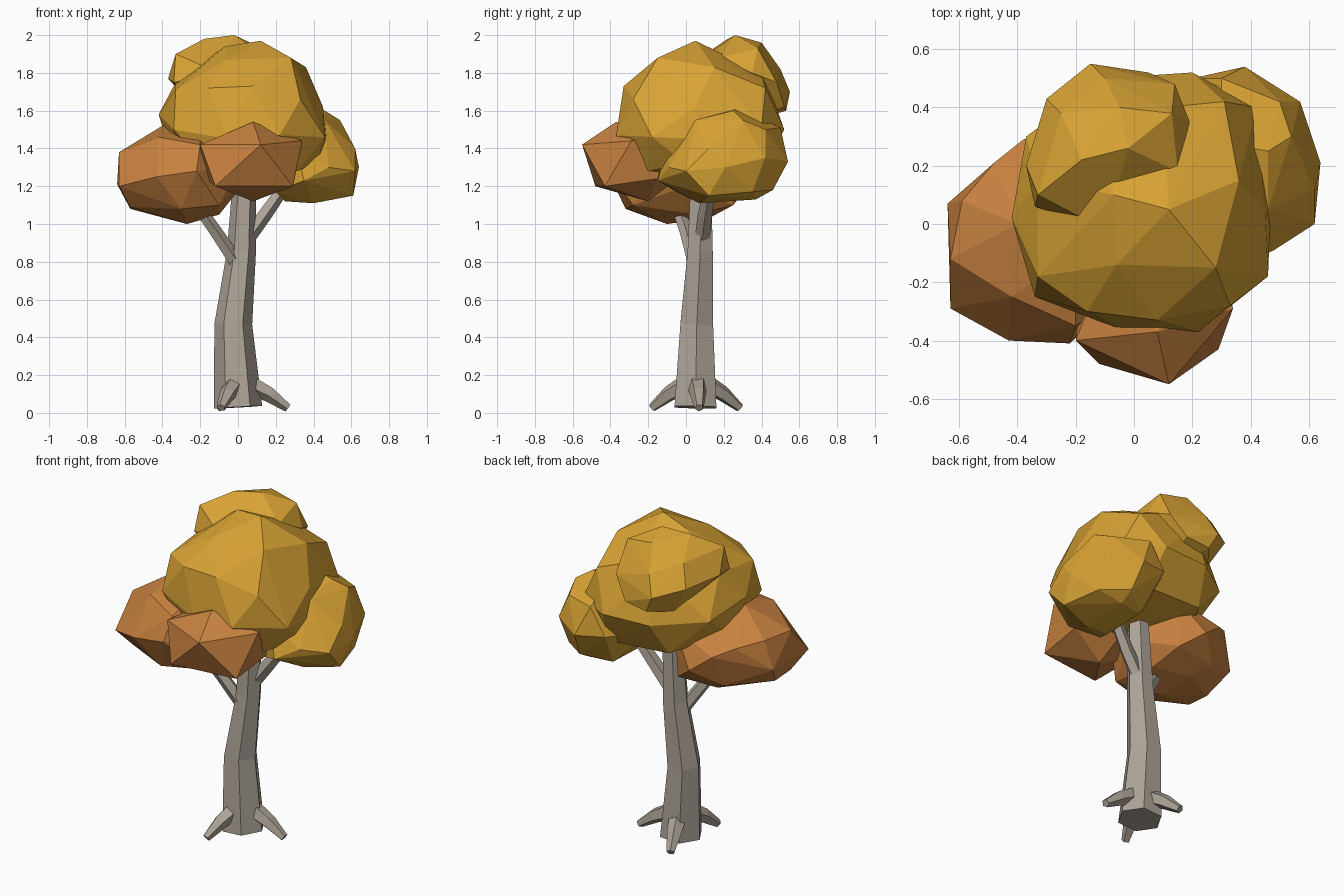
import bpy, bmesh, math
from mathutils import Vector

if "Cube" in bpy.data.objects:
    bpy.data.objects.remove(bpy.data.objects["Cube"], do_unlink=True)


def material(name, rgb):
    """Flat colour shown both in the viewport and in a render."""
    mat = bpy.data.materials.new(name)
    mat.use_nodes = True
    mat.diffuse_color = (*rgb, 1)
    shader = mat.node_tree.nodes["Principled BSDF"]
    shader.inputs["Base Color"].default_value = (*rgb, 1)
    return mat


BARK = material("grey bark", (.42, .37, .31))
GOLD = material("golden leaves", (.69, .365, .035))
RUST = material("rust leaves", (.57, .22, .05))


def finish(bm, name, mat):
    """Turn the working mesh into a named, coloured object."""
    bmesh.ops.recalc_face_normals(bm, faces=bm.faces)
    mesh = bpy.data.meshes.new(name)
    bm.to_mesh(mesh)
    bm.free()
    mesh.materials.append(mat)
    obj = bpy.data.objects.new(name, mesh)
    bpy.context.collection.objects.link(obj)


def limb(name, path, sides):
    """Tapered faceted tube through (x, y, z, radius) stations."""
    bm = bmesh.new()
    points = [Vector(station[:3]) for station in path]
    rings = []
    for i, station in enumerate(path):
        along = points[min(i + 1, len(points) - 1)] - points[max(i - 1, 0)]
        turn = Vector((0, 0, 1)).rotation_difference(along)
        ring = []
        for k in range(sides):
            angle = math.tau * k / sides
            spoke = Vector((math.cos(angle), math.sin(angle), 0)) * station[3]
            ring.append(bm.verts.new(points[i] + turn @ spoke))
        rings.append(ring)
    for lower, upper in zip(rings, rings[1:]):
        for k in range(sides):
            n = (k + 1) % sides
            bm.faces.new((lower[k], lower[n], upper[n], upper[k]))
    bm.faces.new(rings[0])
    bm.faces.new(rings[-1])
    finish(bm, name, BARK)


def leaf_clump(name, mat, corners):
    """Faceted nugget wrapped around a few corner points."""
    bm = bmesh.new()
    for corner in corners:
        bm.verts.new(corner)
    hull = bmesh.ops.convex_hull(bm, input=bm.verts)
    inside = [item for item in hull["geom_interior"] if isinstance(item, bmesh.types.BMVert)]
    bmesh.ops.delete(bm, geom=inside, context="VERTS")
    finish(bm, name, mat)


# Trunk
limb("trunk", [(0, .05, .03, .128), (-.025, .057, .47, .1),
               (.018, .075, .85, .077), (.04, .08, 1.35, .058)], 6)

# Roots
for name, tip in (("left_root", (.265, .07)), ("front_root", (-.09, -.18)),
                  ("back_root", (-.095, .285))):
    base, end = Vector((0, .055)), Vector(tip)
    stations = []
    for reach, height, radius in ((.25, .15, .052), (.62, .1, .043), (1, .027, .024)):
        spot = base.lerp(end, reach)
        stations.append((spot.x, spot.y, height, radius))
    limb(name, stations, 5)

# Branches
limb("right_branch", [(0, .05, .78, .04), (-.12, 0, .96, .036), (-.24, -.06, 1.13, .032)], 5)
limb("left_branch", [(.045, .085, .92, .042), (.14, .1, 1.05, .04), (.26, .13, 1.22, .033)], 5)

# Main leaf clump: crown, shoulders, widest ring, underside
leaf_clump("main_leaves", GOLD, (
    (.12, .05, 1.97), (.28, -.15, 1.88), (-.07, .1, 1.94), (-.06, -.14, 1.87),
    (.31, .42, 1.72), (.36, .15, 1.83), (.08, -.33, 1.73), (-.33, -.18, 1.71),
    (-.16, -.3, 1.72), (.33, -.28, 1.66), (-.33, .15, 1.75), (-.1, .42, 1.78),
    (.1, .4, 1.8), (-.42, .02, 1.58), (-.34, -.25, 1.5), (-.05, -.36, 1.45),
    (.22, -.37, 1.47), (.46, -.18, 1.46), (.47, .08, 1.45), (.45, .05, 1.62),
    (.42, .4, 1.5), (.2, .52, 1.5), (-.1, .5, 1.5), (-.37, .3, 1.52),
    (.31, -.2, 1.28), (.42, 0, 1.32), (.25, .4, 1.28), (-.15, .38, 1.3),
    (-.35, .05, 1.35), (-.15, -.25, 1.28), (.1, 0, 1.23)))

# Top leaf clump, leaning to the back
leaf_clump("top_leaves", GOLD, (
    (-.02, .26, 2), (-.18, .22, 1.98), (-.33, .1, 1.9), (-.1, -.02, 1.8),
    (.15, .18, 1.88), (.13, .38, 1.93), (.19, .35, 1.8), (.14, .48, 1.75),
    (-.05, .4, 1.96), (-.25, .38, 1.88), (-.37, .2, 1.77), (-.34, .06, 1.75),
    (-.3, .43, 1.75), (-.1, .5, 1.82), (-.15, .55, 1.7), (-.1, .53, 1.6),
    (.05, .52, 1.62), (-.2, .4, 1.58), (0, .2, 1.5)))

# Left leaf clump: top, outer side, underside, hidden inner side
leaf_clump("left_leaves", GOLD, (
    (.3, .28, 1.62), (.46, .25, 1.6), (.46, .05, 1.55), (.54, .3, 1.55),
    (.62, .12, 1.4), (.64, .21, 1.3), (.62, 0, 1.28), (.61, .12, 1.15),
    (.48, -.09, 1.3), (.35, -.15, 1.23), (.3, -.1, 1.42), (.57, .42, 1.35),
    (.5, .42, 1.5), (.38, .54, 1.33), (.3, .5, 1.51), (.4, .46, 1.18),
    (.55, .35, 1.17), (.4, .37, 1.13), (.4, .07, 1.11), (.25, .07, 1.12),
    (.25, .35, 1.13), (.2, -.05, 1.17), (.2, .5, 1.35), (.08, .2, 1.3)))

# Right leaf clump: outer side, front, back, underside, hidden inner side
leaf_clump("right_leaves", RUST, (
    (-.63, -.29, 1.2), (-.64, .07, 1.21), (-.63, -.12, 1.38), (-.59, .08, 1.38),
    (-.57, -.05, 1.08), (-.57, -.2, 1.09), (-.4, 0, 1.52), (-.42, -.25, 1.46),
    (-.43, -.4, 1.25), (-.22, -.41, 1.28), (-.38, .29, 1.3), (-.48, .21, 1.35),
    (-.27, -.1, 1), (-.3, .12, 1.03), (-.3, -.32, 1.08), (-.1, -.28, 1.1),
    (-.12, .25, 1.1), (-.25, .33, 1.2), (-.1, .05, 1.05), (.02, 0, 1.2),
    (0, -.2, 1.3), (-.1, .25, 1.4), (-.2, -.1, 1.51), (-.2, -.35, 1.42),
    (-.4, .2, 1.1)))

# Front leaf clump
leaf_clump("front_leaves", RUST, (
    (.12, -.55, 1.42), (-.2, -.4, 1.42), (.08, -.37, 1.54), (.34, -.29, 1.44),
    (.29, -.43, 1.2), (-.12, -.48, 1.2), (.08, -.2, 1.12), (-.18, -.2, 1.25),
    (-.1, -.15, 1.46), (.24, -.1, 1.46), (.3, -.15, 1.24), (.05, -.02, 1.26)))
